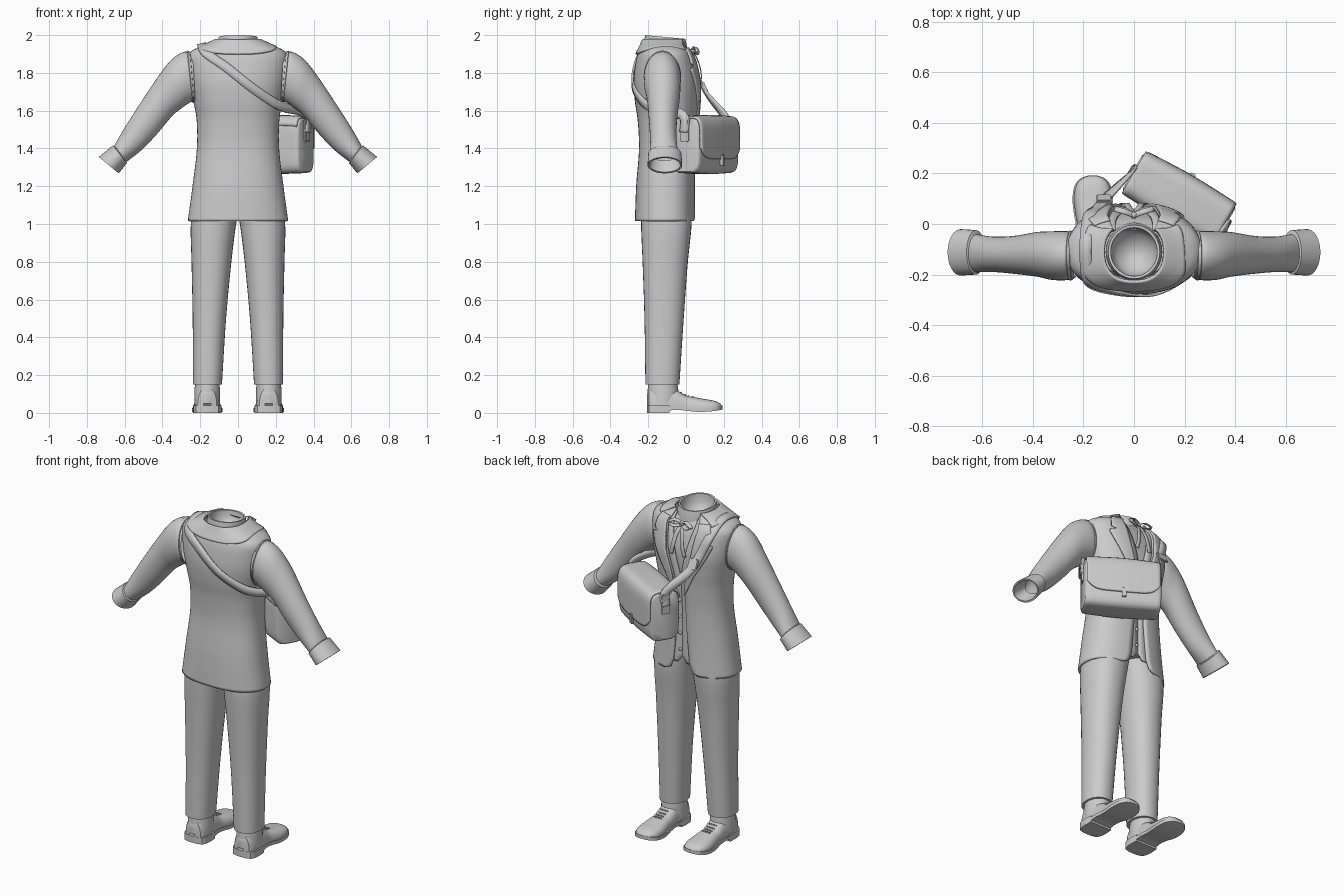
import bpy, bmesh, math
from mathutils import Vector as V, Matrix

if "Cube" in bpy.data.objects:
    bpy.data.objects.remove(bpy.data.objects["Cube"])

grey = bpy.data.materials.new("grey_cloth")
grey.diffuse_color = (0.6, 0.6, 0.6, 1)
grey.use_nodes = True
grey.node_tree.nodes["Principled BSDF"].inputs["Base Color"].default_value = grey.diffuse_color


def finish(name, bm, thick=0, angle=40):
    bmesh.ops.recalc_face_normals(bm, faces=bm.faces)
    me = bpy.data.meshes.new(name)
    bm.to_mesh(me)
    bm.free()
    me.materials.append(grey)
    ob = bpy.data.objects.new(name, me)
    bpy.context.collection.objects.link(ob)
    if thick:
        m = ob.modifiers.new("thickness", 'SOLIDIFY')
        m.thickness, m.offset = thick, 0
    bpy.ops.object.select_all(action='DESELECT')
    ob.select_set(True)
    bpy.context.view_layer.objects.active = ob
    bpy.ops.object.shade_smooth_by_angle(angle=math.radians(angle))
    return ob


def grid(name, rows, closed=False, caps=(False, False), thick=0, angle=40, mat=None):
    """Skin a list of point rows; closed rows form rings that can be capped."""
    bm = bmesh.new()
    vs = [[bm.verts.new(mat @ V(p) if mat else p) for p in r] for r in rows]
    n = len(rows[0])
    for a, b in zip(vs, vs[1:]):
        for i in range(n if closed else n - 1):
            j = (i + 1) % n
            bm.faces.new((a[i], a[j], b[j], b[i]))
    for cap, r in zip(caps, (vs[0], vs[-1])):
        if cap:
            bm.faces.new(r)
    return finish(name, bm, thick, angle)


def box(name, loc, size, mat=Matrix(), bevel=0.004):
    bm = bmesh.new()
    bmesh.ops.create_cube(bm, size=1)
    bmesh.ops.scale(bm, vec=size, verts=bm.verts)
    bmesh.ops.bevel(bm, geom=bm.edges[:], offset=bevel, segments=2, affect='EDGES')
    bmesh.ops.transform(bm, matrix=mat @ Matrix.Translation(loc), verts=bm.verts)
    return finish(name, bm)


def ball(name, loc, size):
    bm = bmesh.new()
    bmesh.ops.create_uvsphere(bm, u_segments=12, v_segments=8, radius=1)
    bmesh.ops.transform(bm, matrix=Matrix.Translation(loc) @ Matrix.Diagonal((*size, 1)), verts=bm.verts)
    return finish(name, bm)


def smooth(t, k, linear=False):
    """Interpolate rows (key, values...) at key k."""
    i = max(0, min(len(t) - 2, sum(r[0] <= k for r in t) - 1))
    a, b = t[i], t[i + 1]
    h = b[0] - a[0]
    u = max(0, min(1, (k - a[0]) / h))
    o, c = t[max(i - 1, 0)], t[min(i + 2, len(t) - 1)]
    out = []
    for j in range(1, len(a)):
        if linear:
            out.append(a[j] + (b[j] - a[j]) * u)
            continue
        m0 = (b[j] - o[j]) / (b[0] - o[0]) * h
        m1 = (c[j] - a[j]) / (c[0] - a[0]) * h
        out.append(a[j] * (2*u**3 - 3*u*u + 1) + m0 * (u**3 - 2*u*u + u)
                   + b[j] * (3*u*u - 2*u**3) + m1 * (u**3 - u*u))
    return out


def spow(v, p):
    return math.copysign(abs(v) ** p, v)


def span(a, b, n):
    return [a + (b - a) * i / n for i in range(n + 1)]


# Torso surface: height, half width, back y, front y
BODY = [(1.0, .262, -.265, .045), (1.2, .235, -.258, .042), (1.4, .212, -.243, .045),
        (1.55, .213, -.25, .055), (1.65, .23, -.265, .065), (1.75, .25, -.272, .068),
        (1.85, .26, -.262, .05), (1.9, .255, -.25, .03), (1.925, .22, -.238, .015),
        (1.945, .17, -.228, 0), (1.975, .105, -.215, -.005)]
P = .85


def body(z, a, off=0):
    hw, yb, yf = smooth(BODY, z)
    return V(((hw + off) * spow(math.sin(a), P),
              (yb + yf) / 2 + ((yf - yb) / 2 + off) * spow(math.cos(a), P), z))


def ang(x, z):
    hw = smooth(BODY, z)[0]
    return math.asin(min(1, abs(x) / hw) ** (1 / P))


def at(x, z, off, back=False):
    a = math.copysign(ang(x, z), x)
    return body(z, math.pi - a if back else a, off)


def panel(name, z0, z1, gap, off, thick):
    rows = []
    for z in span(z0, z1, 64):
        a0 = ang(smooth(gap, z, True)[0], z)
        rows.append([body(z, a, off) for a in span(a0, 2 * math.pi - a0, 56)])
    return grid(name, rows, thick=thick)


# Jacket, waistcoat and shirt, nested
JGAP = [(1.015, .11), (1.03, .075), (1.08, .055), (1.3, .035), (1.5, .03), (1.62, .045),
        (1.75, .08), (1.9, .1), (1.965, .08)]
panel("jacket", 1.015, 1.965, JGAP, 0, .012)
panel("waistcoat", 1.07, 1.95, [(1.07, .03), (1.11, .001), (1.6, .001), (1.9, .075), (1.95, .08)], -.012, .008)
grid("shirt", [[body(z, a, -.02) for a in span(0, 2 * math.pi, 48)[:-1]] for z in span(1.1, 1.955, 40)],
     True, (True, False))
for i in range(5):
    z = 1.15 + .1 * i
    ball("waistcoat_button", at(.012, z, -.004), (.01, .006, .01))

# Lapels with a notch
LAP = [(1.5, .004), (1.68, .065), (1.81, .1), (1.822, .1), (1.834, .055), (1.85, .085), (1.93, .06)]
for s in (1, -1):
    rows = []
    for z in span(1.5, 1.93, 60):
        g = smooth(JGAP, z, True)[0]
        w = smooth(LAP, z, True)[0]
        rows.append([at(s * x, z, .011) for x in span(g, g + w, 6)])
    grid("lapel", rows, thick=.01)

# Turned-down jacket collar
rows = []
for t in span(0, 1, 10):
    row = []
    for a in span(.75, 2 * math.pi - .75, 48):
        low = 1.918 - .02 * math.cos(2 * a) + (.008 if math.cos(a) > 0 else 0) * math.cos(a)
        row.append(body(1.975 + (low - 1.975) * t, a, .012))
    rows.append(row)
grid("jacket_collar", rows, thick=.012)


# Standing shirt collar, hollow and tilted
def neck(z, r, tilt=0):
    return [(r * math.sin(a), -.11 + r * 1.04 * math.cos(a), z - tilt * math.cos(a))
            for a in span(0, 2 * math.pi, 40)[:-1]]


grid("shirt_collar", [neck(1.92, .112), neck(1.96, .108, .005), neck(1.99, .102, .01), neck(1.989, .092, .01),
                      neck(1.95, .09), neck(1.91, .07), neck(1.88, .02)], True, (False, True))

# Sleeves and cuffs: upper x z, lower x z, y centre, y half width
SLEEVE = [(0, .24, 1.9, .225, 1.645, -.125, .088), (1, .283, 1.912, .25, 1.645, -.125, .097),
          (2, .35, 1.872, .30, 1.612, -.125, .096), (3, .42, 1.785, .35, 1.57, -.12, .088),
          (4, .52, 1.635, .43, 1.475, -.122, .075), (5, .6, 1.51, .51, 1.392, -.12, .07),
          (6, .655, 1.415, .588, 1.33, -.116, .075)]
CUFF = [(.65, 1.41, .592, 1.332, -.114, .072), (.662, 1.416, .588, 1.322, -.112, .088),
        (.737, 1.355, .632, 1.268, -.112, .092), (.729, 1.349, .64, 1.275, -.112, .083),
        (.65, 1.405, .597, 1.335, -.114, .066)]


def ring(s, ux, uz, lx, lz, yc, yh, grow=1):
    c, d = V(((ux + lx) / 2, yc, (uz + lz) / 2)), V(((ux - lx) / 2, 0, (uz - lz) / 2))
    pts = [c + grow * (d * math.cos(a) + V((0, yh * math.sin(a), 0))) for a in span(0, 2 * math.pi, 32)[:-1]]
    return [(s * p.x, p.y, p.z) for p in pts]


for s in (1, -1):
    grid("sleeve", [ring(s, *smooth(SLEEVE, k)) for k in span(0, 6, 30)], True)
    grid("cuff", [ring(s, *r) for r in CUFF], True)
    grid("armhole_seam", [ring(s, *smooth(SLEEVE, k), g) for k, g in
                          ((.3, .98), (.35, 1.05), (.65, 1.05), (.75, .98))], True)

# Trousers: height, inner x, outer x, back y, front y
LEG = [(.15, .085, .239, -.215, -.035), (.5, .063, .24, -.22, -.012), (.8, .035, .246, -.23, .01),
       (1.0, .01, .25, -.238, .03), (1.1, -.01, .235, -.235, .028)]
for s in (1, -1):
    rows = []
    for z in span(.15, 1.1, 24):
        xi, xo, yb, yf = smooth(LEG, z)
        rows.append([(s * ((xi + xo) / 2 + (xo - xi) / 2 * spow(math.cos(a), .9)),
                      (yb + yf) / 2 + (yf - yb) / 2 * spow(math.sin(a), .9), z)
                     for a in span(0, 2 * math.pi, 32)[:-1]])
    grid("trouser_leg", rows, True, (True, True))

# Shoes: y, half width, top height, sole bottom height
SHOE = [(-.206, .02, .10, 0), (-.198, .05, .13, 0), (-.15, .066, .143, 0), (-.06, .062, .125, .016),
        (0, .062, .093, .012), (.05, .07, .082, .006), (.1, .074, .073, .006), (.15, .066, .064, .01),
        (.18, .043, .051, .015), (.192, .012, .035, .018)]
for s in (1, -1):
    cx = s * .163
    st = [(y, *smooth(SHOE, y)) for y in span(-.206, .192, 44)]
    grid("shoe_upper", [[(cx + w * spow(math.cos(a), .75), y, b + .015 + (t - b - .015) * math.sin(a) ** .75)
                         for a in span(0, math.pi, 20)] for y, w, t, b in st])
    grid("shoe_sole", [[(cx + k * (w + .006), y, z) for k, z in ((-1, b), (1, b), (1, b + .02), (-1, b + .02))]
                       for y, w, t, b in st], True, (True, True))
    hs = [r for r in st if r[0] < -.085]
    grid("shoe_heel", [[(cx + k * (w + .008), y, z) for k, z in ((-1, 0), (1, 0), (1, .04), (-1, .04))]
                       for y, w, t, b in hs], True, (True, True))
    grid("shoe_ankle", [[(cx + r * math.cos(a), -.122 + 1.2 * r * math.sin(a), z)
                         for a in span(0, 2 * math.pi, 28)[:-1]] for z, r in ((.05, .068), (.12, .068), (.17, .062))],
         True)
    for y in (-.025, -.005, .015, .035):
        box("shoe_lace", (cx, y, smooth(SHOE, y)[1] + .002), (.05, .008, .008), bevel=.002)

# Satchel, turned to sit against the hip; sections run along its length
BAG = Matrix.Translation((.178, .1, 1.415)) @ Matrix.Rotation(math.radians(-30), 4, 'Z')
ENDS = [(-.212, .86), (-.204, .95), (-.17, .99), (0, 1.05), (.17, .99), (.204, .95), (.212, .86)]


def bag_pt(u, a, off=0):
    k = smooth(ENDS, u)[0]
    c, s = math.cos(a), math.sin(a)
    r = (abs(c / (.09 * k + off)) ** 5 + abs(s / (.147 * k ** .5 + off)) ** 5) ** -.2
    return (u, r * c, r * s)


US = [-.212, -.208, -.204] + span(-.19, .19, 18) + [.204, .208, .212]
grid("satchel_body", [[bag_pt(u, a) for a in span(0, 2 * math.pi, 56)[:-1]] for u in US],
     True, (True, True), mat=BAG)
rows = []
for u in span(-.206, .206, 30):
    end = -.62 + .5 * abs(u / .206) ** 7
    rows.append([bag_pt(u, a, .007) for a in span(2.3, end, 30)])
grid("satchel_flap", rows, thick=.01, mat=BAG)
box("satchel_clasp", (0, .107, -.078), (.026, .016, .06), BAG)
for s in (1, -1):
    box("satchel_strap_tab", (s * .216, 0, .08), (.014, .05, .12), BAG)


# Flat bands: rows of position and facing direction
def band(name, pts, hw, thick, n=60):
    t = [(i, *p, *V(d).normalized()) for i, (p, d) in enumerate(pts)]
    ev = [smooth(t, k) for k in span(0, len(pts) - 1, n)]
    rows = []
    for i, e in enumerate(ev):
        tan = V(ev[min(i + 1, n)][:3]) - V(ev[max(i - 1, 0)][:3])
        side = tan.cross(V(e[3:])).normalized() * hw
        rows.append([V(e[:3]) - side, V(e[:3]), V(e[:3]) + side])
    return grid(name, rows, thick=thick)


# Shoulder strap, over one shoulder and across the back
up = (-.25, 0, 1)
band("satchel_strap", [
    (BAG @ V((-.222, 0, .07)), (-.8, .5, 0)), (BAG @ V((-.215, 0, .15)), (-.7, .6, .2)),
    ((-.1, .115, 1.68), (-.3, 1, .4)), (at(-.13, 1.77, .02), (-.2, 1, .3)), (at(-.165, 1.87, .018), (-.2, 1, .6)),
    ((-.19, -.06, 1.945), up), ((-.19, -.15, 1.945), up), (at(-.16, 1.905, .014, True), (-.1, -1, .5)),
    (at(-.06, 1.83, .012, True), (0, -1, .15)), (at(.06, 1.73, .012, True), (0, -1, 0)),
    (at(.17, 1.65, .012, True), (.35, -1, 0)), ((.25, -.17, 1.615), (.9, -.6, 0)),
    ((.32, -.07, 1.6), (1, -.4, .2)), (BAG @ V((.218, 0, .15)), (1, -.3, .2)),
    (BAG @ V((.222, 0, .07)), (.86, -.5, 0))], .024, .01, 90)
box("strap_buckle", (-.118, .1, 1.725), (.06, .014, .06),
    Matrix.Translation((-.118, .1, 1.725)) @ Matrix.Rotation(.45, 4, 'X') @ Matrix.Translation((.118, -.1, -1.725)))

# Ribbon bow at the throat
ball("bow_knot", (0, .035, 1.915), (.016, .014, .016))
for s in (1, -1):
    f = (0, .4, 1)
    band("bow_loop", [((0, .035, 1.92), f), ((s * .04, .05, 1.935), f), ((s * .075, .06, 1.915), (s, .4, 0)),
                      ((s * .04, .055, 1.9), (0, -.4, -1)), ((0, .035, 1.91), (0, -.4, -1))], .011, .005, 24)
    band("bow_tail", [((0, .04, 1.91), (0, 1, .3)), ((s * .02, .065, 1.86), (0, 1, .2)),
                      ((s * .03, .08, 1.8), (0, 1, 0)), ((s * .045, .08, 1.74), (0, 1, 0))], .012, .005, 20)
